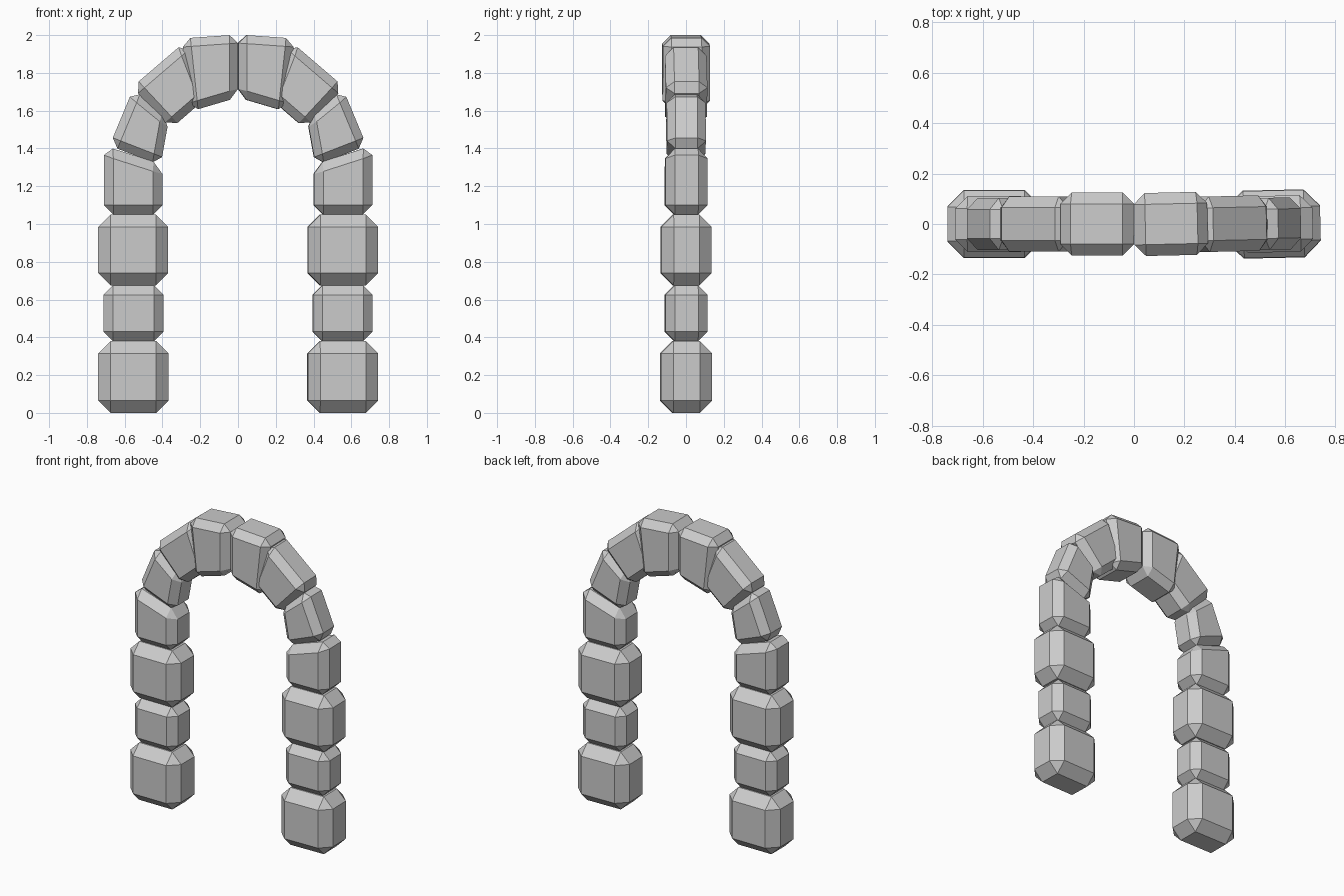
import bpy, bmesh, math
from mathutils import Matrix, Vector

if "Cube" in bpy.data.objects:
    bpy.data.objects.remove(bpy.data.objects["Cube"])

# Front outline of each left-hand stone (x, z), half depth, chamfer width
STONES = {
    "base_stone": ([(-.74, 0), (-.368, 0), (-.368, .38), (-.74, .38)], .135, .065),
    "lower_stone": ([(-.712, .38), (-.395, .38), (-.395, .675), (-.712, .675)], .112, .05),
    "middle_stone": ([(-.74, .675), (-.37, .675), (-.37, 1.05), (-.74, 1.05)], .133, .065),
    "springer_stone": ([(-.71, 1.05), (-.40, 1.05), (-.40, 1.315), (-.71, 1.415)], .112, .05),
    "lower_arch_stone": ([(-.68, 1.415), (-.41, 1.31), (-.365, 1.56), (-.555, 1.715)], .103, .045),
    "upper_arch_stone": ([(-.56, 1.725), (-.355, 1.505), (-.165, 1.67), (-.28, 1.965)], .11, .045),
    "crown_stone": ([(-.255, 1.595), (0, 1.67), (0, 2.003), (-.297, 1.982)], .125, .045),
}


def stone(name, outline, depth, chamfer, side):
    """Chamfered block extruded from a front outline; side is -1 left, 1 right."""
    bm = bmesh.new()
    pts = [(-side * x, z) for x, z in outline]
    face = bm.faces.new([bm.verts.new((x, -depth, z)) for x, z in pts])
    ext = bmesh.ops.extrude_face_region(bm, geom=[face])
    moved = [v for v in ext["geom"] if isinstance(v, bmesh.types.BMVert)]
    bmesh.ops.translate(bm, verts=moved, vec=(0, 2 * depth, 0))
    bmesh.ops.recalc_face_normals(bm, faces=bm.faces[:])
    bmesh.ops.bevel(bm, geom=bm.edges[:], offset=chamfer, offset_type='OFFSET',
                    segments=1, affect='EDGES', clamp_overlap=True)
    # right-hand stones sit very slightly turned
    if side > 0:
        cx = sum(p[0] for p in pts) / 4
        bmesh.ops.rotate(bm, verts=bm.verts[:], cent=Vector((cx, 0, 0)),
                         matrix=Matrix.Rotation(math.radians(1.3), 3, 'Z'))
    bmesh.ops.recalc_face_normals(bm, faces=bm.faces[:])
    me = bpy.data.meshes.new(name)
    bm.to_mesh(me)
    bm.free()
    bpy.context.collection.objects.link(bpy.data.objects.new(name, me))


# Both halves of the arch
for label, side in (("left", -1), ("right", 1)):
    for name, (outline, depth, chamfer) in STONES.items():
        # outlines are given for the left, where x stays negative
        stone(f"{label}_{name}", outline, depth, chamfer, -1 if side < 0 else 1)
